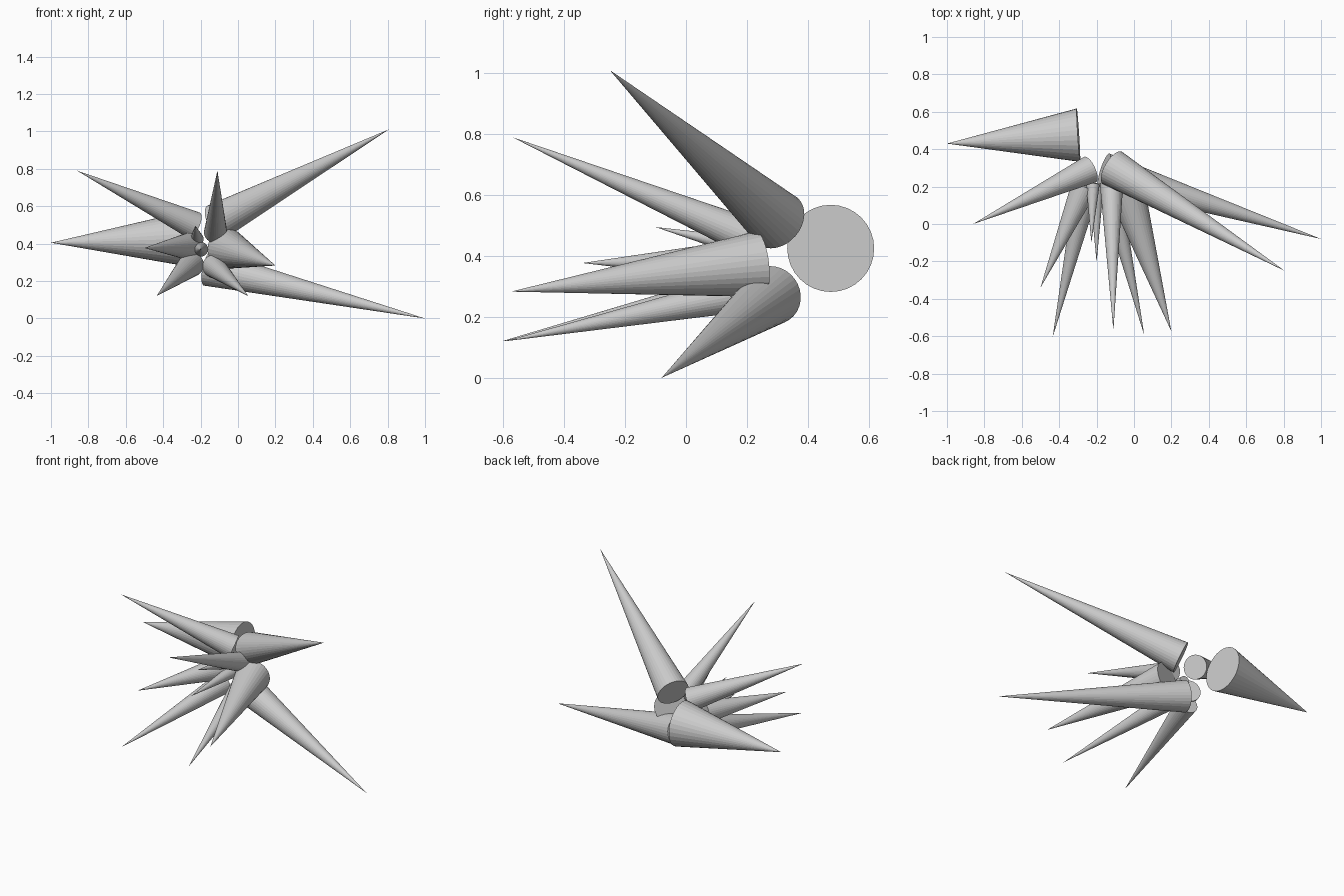
import bpy
from mathutils import Vector, Matrix

if "Cube" in bpy.data.objects:
    bpy.data.objects.remove(bpy.data.objects["Cube"])

grey = bpy.data.materials.new("plain grey")
grey.diffuse_color = (0.6, 0.6, 0.6, 1)
grey.use_nodes = True
grey.node_tree.nodes["Principled BSDF"].inputs["Base Color"].default_value = grey.diffuse_color


def spike(name, base, tip, radius):
    """Capped faceted cone from the centre of its base to its tip."""
    base, tip = Vector(base), Vector(tip)
    axis = tip - base
    bpy.ops.mesh.primitive_cone_add(vertices=32, radius1=radius, radius2=0,
                                    depth=axis.length)
    ob = bpy.context.object
    ob.name = name
    rot = axis.to_track_quat('Z', 'Y').to_matrix().to_4x4()
    ob.matrix_world = Matrix.Translation((base + tip) / 2) @ rot
    ob.data.materials.append(grey)


# Large outer spikes
spike("upper_right_spike", (-0.115, 0.30, 0.516), (0.805, -0.25, 1.01), 0.10)
spike("lower_right_spike", (-0.16, 0.283, 0.271), (1.0, -0.08, 0.0), 0.098)
spike("upper_left_spike", (-0.236, 0.291, 0.498), (-0.86, 0.0, 0.79), 0.075)
spike("left_spike", (-0.297, 0.475, 0.425), (-1.0, 0.43, 0.405), 0.143)

# Forward spikes
spike("front_top_spike", (-0.12, 0.21, 0.46), (-0.11, -0.57, 0.79), 0.062)
spike("front_right_spike", (-0.06, 0.24, 0.373), (0.20, -0.575, 0.283), 0.108)
spike("front_lower_left_spike", (-0.25, 0.20, 0.29), (-0.435, -0.605, 0.12), 0.068)
spike("front_lower_right_spike", (-0.13, 0.20, 0.28), (0.055, -0.595, 0.12), 0.062)
spike("front_left_spike", (-0.265, 0.20, 0.385), (-0.50, -0.34, 0.377), 0.072)

# Small central spikes
spike("small_upper_spike", (-0.22, 0.21, 0.425), (-0.228, -0.10, 0.495), 0.036)
spike("small_centre_spike", (-0.20, 0.22, 0.37), (-0.20, -0.205, 0.37), 0.04)
